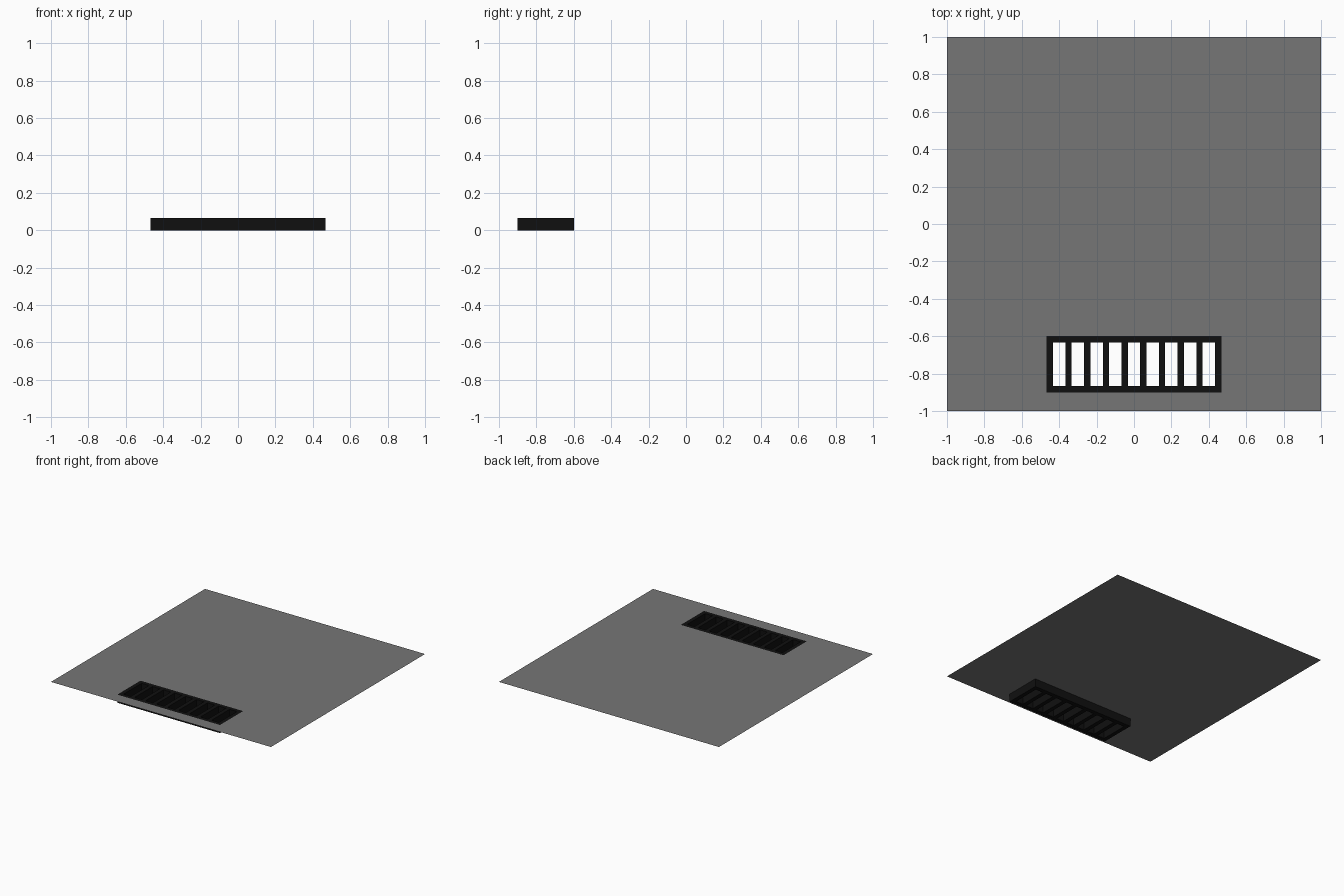
import bpy
import bmesh

if "Cube" in bpy.data.objects:
    bpy.data.objects.remove(bpy.data.objects["Cube"])

TOP = 1 / 15          # floor level, flush with the top of the grate
BAR = 1 / 30          # bar and frame width
HX, Y0, Y1 = 14 * BAR, -0.9, -0.6


def material(name, value):
    mat = bpy.data.materials.new(name)
    mat.diffuse_color = (value, value, value, 1)
    mat.use_nodes = True
    mat.node_tree.nodes["Principled BSDF"].inputs["Base Color"].default_value = mat.diffuse_color
    return mat


def sheet(name, xs, ys, is_hole, mat):
    """Flat sheet of rectangular cells at floor level, leaving out the holes."""
    bm = bmesh.new()
    for i in range(len(xs) - 1):
        for j in range(len(ys) - 1):
            if is_hole(i, j):
                continue
            corners = [(xs[i], ys[j]), (xs[i + 1], ys[j]),
                       (xs[i + 1], ys[j + 1]), (xs[i], ys[j + 1])]
            bm.faces.new([bm.verts.new((x, y, TOP)) for x, y in corners])
    bmesh.ops.remove_doubles(bm, verts=bm.verts, dist=1e-4)
    mesh = bpy.data.meshes.new(name)
    bm.to_mesh(mesh)
    bm.free()
    mesh.materials.append(mat)
    obj = bpy.data.objects.new(name, mesh)
    bpy.context.collection.objects.link(obj)
    return obj


# Thin floor panel with a rectangular cut-out for the drain
sheet("floor_panel", [-1, -HX, HX, 1], [-1, Y0, Y1, 1],
      lambda i, j: i == 1 and j == 1, material("floor_grey", 0.18))

# Drain grate: frame with eight cross bars and nine slots, hanging below the floor
xs = [-HX]
for k in range(9):
    centre = -0.4 + 0.1 * k
    xs += [centre - BAR, centre + BAR]
xs.append(HX)
grate = sheet("drain_grate", xs, [Y0, Y0 + BAR, Y1 - BAR, Y1],
              lambda i, j: j == 1 and i % 2 == 1, material("grate_black", 0.005))
solid = grate.modifiers.new("depth", 'SOLIDIFY')
solid.thickness = TOP
solid.offset = -1
